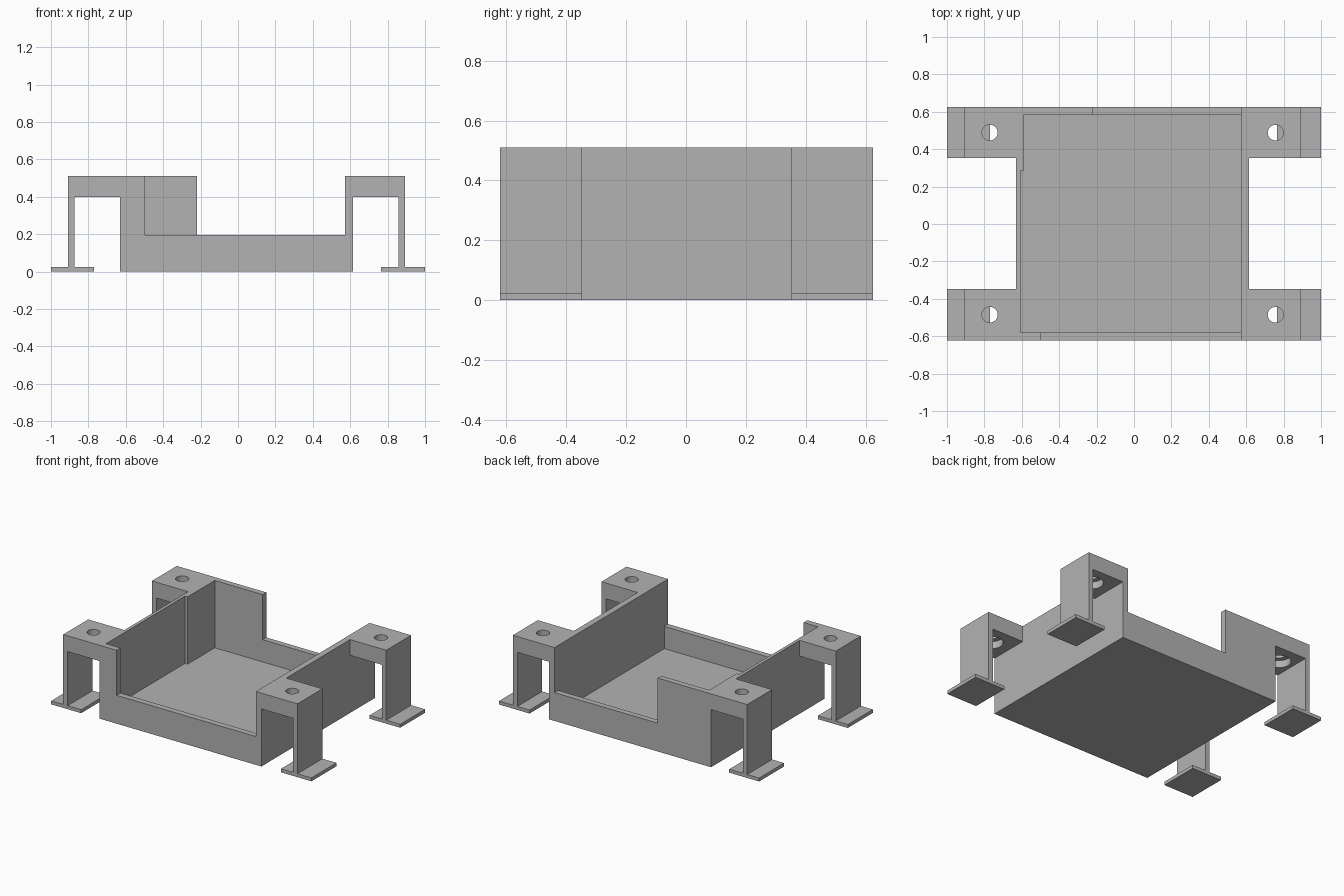
import bpy, bmesh
from math import radians
from mathutils import Matrix, Vector

old = bpy.data.objects.get("Cube")
if old:
    bpy.data.objects.remove(old, do_unlink=True)

grey = bpy.data.materials.new("plain grey")
grey.use_nodes = True
colour = (0.45, 0.45, 0.45, 1)
grey.diffuse_color = colour
grey.node_tree.nodes["Principled BSDF"].inputs["Base Color"].default_value = colour


def finish(name, bm):
    bmesh.ops.recalc_face_normals(bm, faces=bm.faces)
    mesh = bpy.data.meshes.new(name)
    bm.to_mesh(mesh)
    bm.free()
    mesh.materials.append(grey)
    obj = bpy.data.objects.new(name, mesh)
    bpy.context.collection.objects.link(obj)
    return obj


def box(name, x0, x1, y0, y1, z0, z1):
    bm = bmesh.new()
    bmesh.ops.create_cube(bm, size=1)
    size = Vector((x1 - x0, y1 - y0, z1 - z0))
    centre = Vector((x0 + x1, y0 + y1, z0 + z1)) / 2
    for v in bm.verts:
        v.co = v.co * size + centre
    return finish(name, bm)


def cylinder(name, x, y, z0, z1, radius):
    bm = bmesh.new()
    bmesh.ops.create_cone(bm, cap_ends=True, segments=32, radius1=radius, radius2=radius,
                          depth=z1 - z0, matrix=Matrix.Translation((x, y, (z0 + z1) / 2)))
    return finish(name, bm)


def activate(obj):
    bpy.ops.object.select_all(action='DESELECT')
    obj.select_set(True)
    bpy.context.view_layer.objects.active = obj


def cut(obj, cutter):
    mod = obj.modifiers.new("cut", 'BOOLEAN')
    mod.operation, mod.solver, mod.object = 'DIFFERENCE', 'EXACT', cutter
    activate(obj)
    bpy.ops.object.modifier_apply(modifier=mod.name)
    bpy.data.objects.remove(cutter, do_unlink=True)


TOP, RIM, FLOOR = 0.51, 0.197, 0.042
RIGHT, LEFT, FRONT, BACK = -0.63, 0.615, -0.622, 0.625

# Tray: solid block, hollowed out, with a thinner stretch in the right wall
tray = box("tray", RIGHT, LEFT, FRONT, BACK, 0, TOP)
cut(tray, box("cavity", -0.588, 0.573, -0.58, 0.585, FLOOR, 1))
cut(tray, box("thin_wall", -0.608, 0, -0.58, 0.285, FLOOR, 1))

# Lowered stretches of the front and back walls
cut(tray, box("front_gap", -0.498, 0.573, -1, -0.5, RIM, 1))
cut(tray, box("back_gap", -0.22, 0.573, 0.5, 1, RIM, 1))


def bracket(name, inner, outer, foot_in, foot_out, hole_x, y0, y1):
    """Arm, leg and foot as one extruded profile with a counterbored screw hole."""
    leg_in = outer - 0.034 * (1 if outer > 0 else -1)
    under, sole = 0.4, 0.024
    profile = [(inner, TOP), (outer, TOP), (outer, sole), (foot_out, sole), (foot_out, 0),
               (foot_in, 0), (foot_in, sole), (leg_in, sole), (leg_in, under), (inner, under)]
    bm = bmesh.new()
    face = bm.faces.new([bm.verts.new((x, y0, z)) for x, z in profile])
    side = bmesh.ops.extrude_face_region(bm, geom=[face])
    verts = [g for g in side["geom"] if isinstance(g, bmesh.types.BMVert)]
    bmesh.ops.translate(bm, verts=verts, vec=(0, y1 - y0, 0))
    obj = finish(name, bm)
    y = (y0 + y1) / 2
    cut(obj, cylinder("screw_hole", hole_x, y, 0.3, 0.7, 0.042))
    cut(obj, cylinder("counterbore", hole_x, y, 0.3, 0.45, 0.075))
    activate(obj)
    bpy.ops.object.shade_smooth_by_angle(angle=radians(30))


# Four mounting brackets
for end, y0, y1 in (("front", FRONT, -0.348), ("back", 0.352, BACK)):
    bracket(end + "_left_bracket", LEFT, 0.893, 0.765, 1.0, 0.757, y0, y1)
    bracket(end + "_right_bracket", RIGHT, -0.908, -0.77, -1.0, -0.771, y0, y1)
